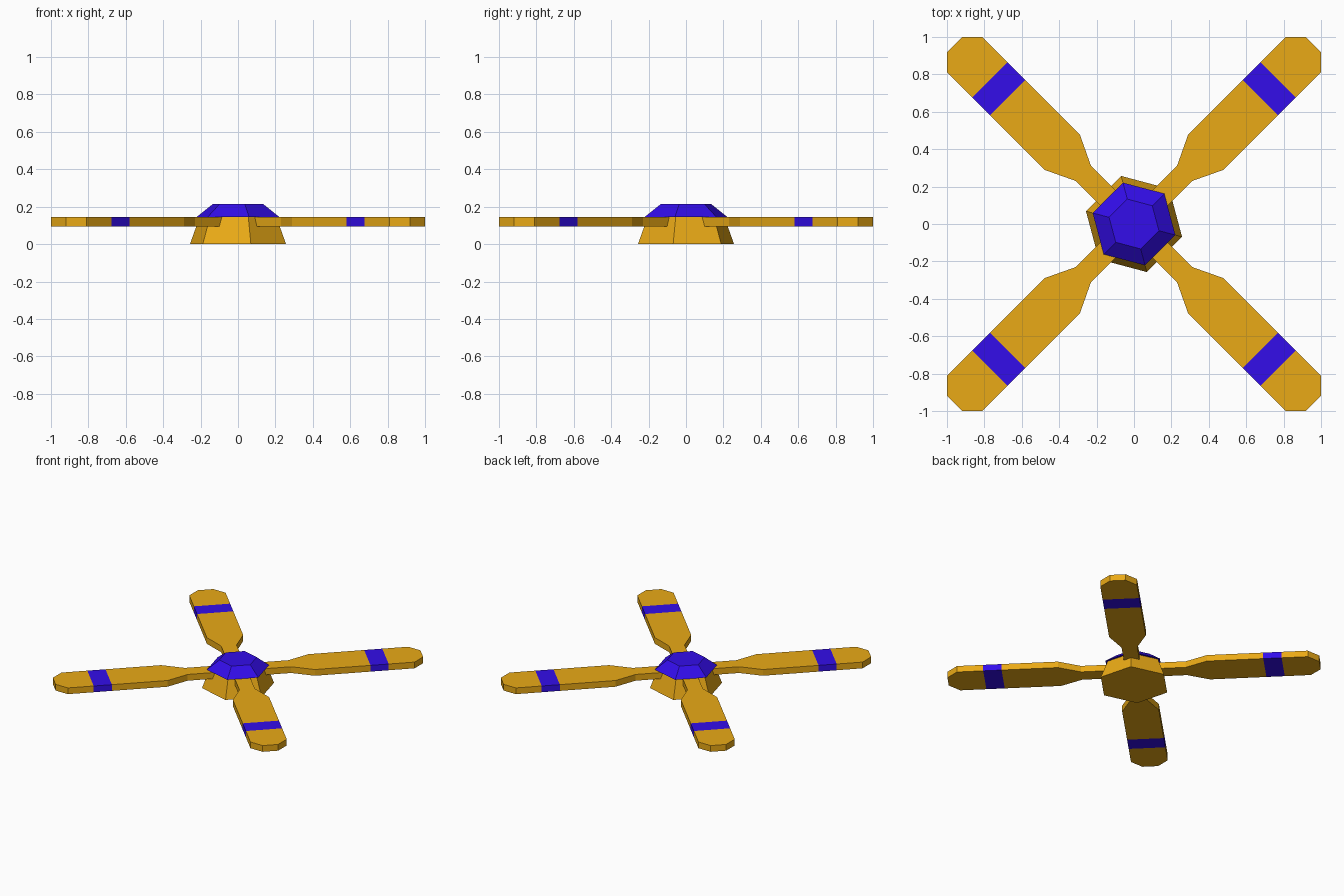
import bpy, bmesh, math

if "Cube" in bpy.data.objects:
    bpy.data.objects.remove(bpy.data.objects["Cube"])


def material(name, rgb):
    m = bpy.data.materials.new(name)
    m.diffuse_color = (*rgb, 1)
    m.use_nodes = True
    m.node_tree.nodes["Principled BSDF"].inputs["Base Color"].default_value = m.diffuse_color
    return m


gold = material("gold", (0.82, 0.40, 0.008))
violet = material("violet", (0.033, 0.004, 0.82))


def loft(name, rings, mats, ring_mats=None):
    """Skin a list of closed rings, cap both ends, flat shaded."""
    bm = bmesh.new()
    loops = [[bm.verts.new(p) for p in ring] for ring in rings]
    n = len(rings[0])
    for k in range(len(loops) - 1):
        for i in range(n):
            j = (i + 1) % n
            f = bm.faces.new((loops[k][i], loops[k][j], loops[k + 1][j], loops[k + 1][i]))
            f.material_index = ring_mats[k] if ring_mats else 0
    bm.faces.new(loops[0])
    bm.faces.new(loops[-1])
    bmesh.ops.recalc_face_normals(bm, faces=bm.faces)
    me = bpy.data.meshes.new(name)
    bm.to_mesh(me)
    bm.free()
    for m in mats:
        me.materials.append(m)
    ob = bpy.data.objects.new(name, me)
    bpy.context.collection.objects.link(ob)
    return ob


def hexagon(r, z):
    angles = [math.radians(45 + 60 * i) for i in range(6)]
    return [(r * math.cos(a), r * math.sin(a), z) for a in angles]


# Hub: tapered gold base with a faceted violet cap
loft("hub_base", [hexagon(0.266, 0), hexagon(0.212, 0.145)], [gold])
loft("hub_cap", [hexagon(0.229, 0.145), hexagon(0.138, 0.215)], [violet])

# Blades: (distance from centre, half width) stations, striped near the tip
stations = [(0.10, 0.057), (0.382, 0.057), (0.544, 0.134), (0.955, 0.134),
            (1.089, 0.134), (1.28, 0.134), (1.357, 0.057)]
Z0, Z1 = 0.095, 0.145
sections = [[(d, -w, Z0), (d, w, Z0), (d, w, Z1), (d, -w, Z1)] for d, w in stations]
for i in range(4):
    blade = loft(f"blade_{i + 1}", sections, [gold, violet], [0, 0, 0, 1, 0, 0])
    blade.rotation_euler.z = math.radians(45 + 90 * i)
